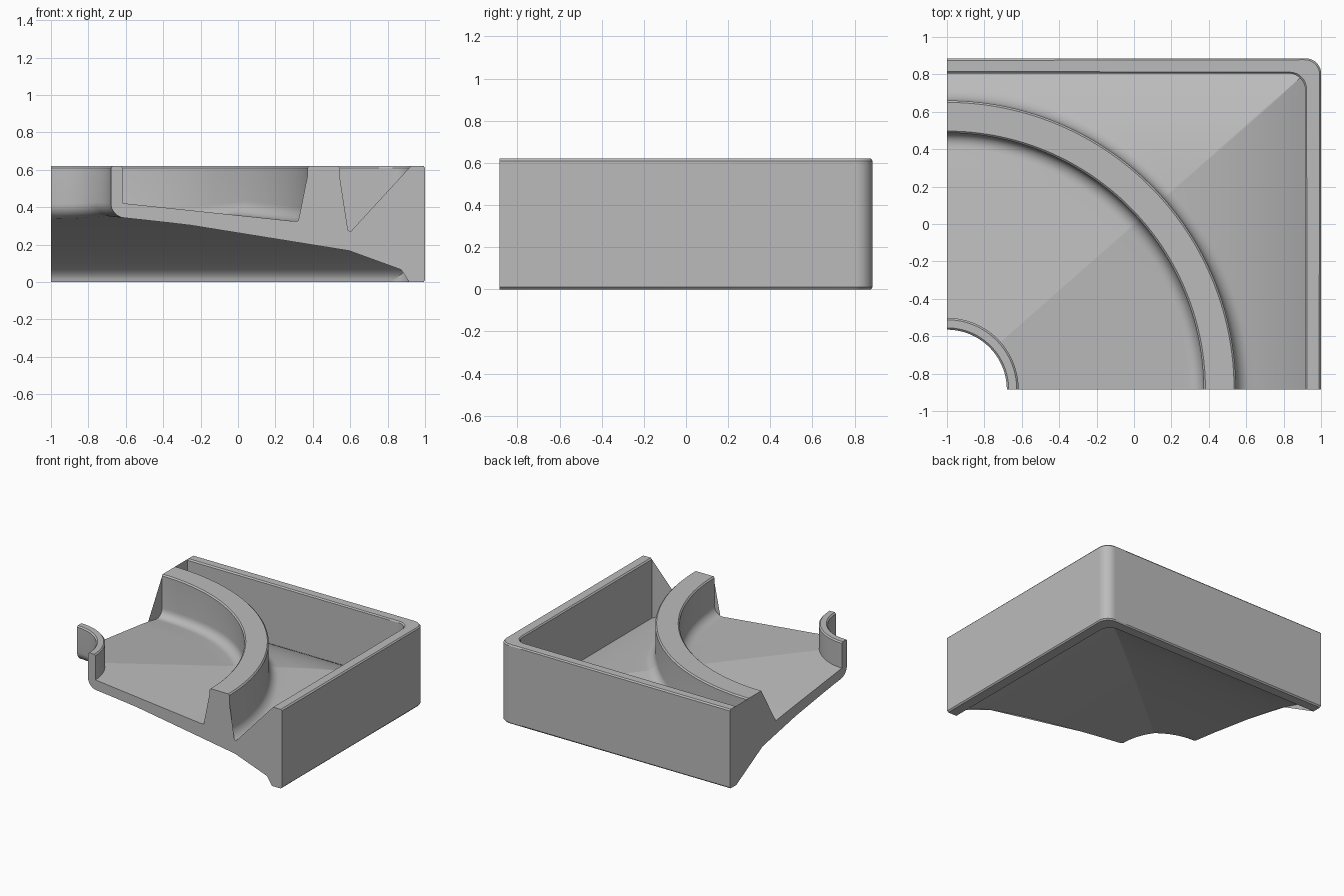
import bpy, bmesh
from math import sin, cos, pi, atan2, radians, sqrt

if "Cube" in bpy.data.objects:
    bpy.data.objects.remove(bpy.data.objects["Cube"])

# Sizes are measured from the hub axis, which stands at the front left corner
OUT_X, OUT_Y = 2.0, 1.77
IN_X, IN_Y = 1.915, 1.69
TOP = 0.62
HUB_IN, HUB_OUT = 0.32, 0.383
RING_IN, RING_OUT = 1.372, 1.545
EDGE = 0.01


def rect_reach(t, a, b, corner):
    """Distance along direction t to a rectangle with a rounded corner."""
    dx, dy = cos(t), sin(t)
    r = min(a / max(dx, 1e-9), b / max(dy, 1e-9))
    cx, cy = a - corner, b - corner
    if corner and r * dx > cx and r * dy > cy:
        m = dx * cx + dy * cy
        r = m + sqrt(max(0, m * m - cx * cx - cy * cy + corner * corner))
    return r


def under(u):
    return 0.381 * max(0, 1 - u) ** 0.462


def floor(u):
    return 0.422 - 0.202 * (u - 0.197) - 1.27 * max(0, u - 0.647) ** 2.35


def fillet(r0, f, height, steps=8):
    """Rounded foot of a wall at r0, from the floor up; f < 0 runs inwards."""
    pts = []
    for i in range(steps + 1):
        a = pi / 2 * i / steps
        r = r0 + f * (1 - sin(a))
        pts.append((r, height(r) + abs(f) * (1 - cos(a))))
    return pts


def rim(r_a, r_b):
    """Softened top of a wall, from its outer to its inner side."""
    return [(r_a, TOP - EDGE), (r_a - EDGE, TOP), (r_b + EDGE, TOP), (r_b, TOP - EDGE)]


def span(a, b, n, height, power=1):
    return [(r, height(r)) for r in
            (b + (a - b) * (1 - i / n) ** power for i in range(1, n))]


def section(t):
    """Closed outline of the tray cut along direction t."""
    mitre = rect_reach(t, IN_X, IN_Y, 0)
    inner = rect_reach(t, IN_X, IN_Y, 0.09)
    outer = rect_reach(t, OUT_X, OUT_Y, 0.08)
    low = lambda r: under(r / mitre)
    high = lambda r: floor(r / mitre)
    # underside, from the hub to the wall foot
    pts = fillet(HUB_IN, 0.07, low)[::-1]
    pts += span(HUB_IN + 0.07, inner, 24, low, 2)
    pts += [(inner, low(inner)), (inner, 0), (outer - EDGE, 0), (outer, EDGE)]
    # outer wall and outer floor
    pts += rim(outer, inner) + [(inner, high(inner))]
    pts += span(inner, RING_OUT + 0.07, 10, high)
    # ring wall
    pts += fillet(RING_OUT, 0.07, high) + rim(RING_OUT, RING_IN)
    pts += fillet(RING_IN, -0.08, high)[::-1]
    # inner floor and hub
    pts += span(RING_IN - 0.08, HUB_OUT, 10, high)
    pts += [(HUB_OUT, high(HUB_OUT))] + rim(HUB_OUT, HUB_IN)
    return pts


# Directions of the cuts, closer together round the corner
diagonal = atan2(IN_Y, IN_X)
angles = {radians(90 * i / 90) for i in range(91)}
angles |= {diagonal + radians(2.2 * i / 14) for i in range(-14, 15)}

# Tray: sweep the outline round the hub axis
bm = bmesh.new()
loops = []
for t in sorted(angles):
    loops.append([bm.verts.new((r * cos(t) - 1, r * sin(t) - OUT_Y / 2, z))
                  for r, z in section(t)])
for a, b in zip(loops, loops[1:]):
    for i in range(len(a)):
        j = (i + 1) % len(a)
        bm.faces.new((a[i], a[j], b[j], b[i]))
caps = [bm.faces.new(loops[0][::-1]), bm.faces.new(loops[-1])]
bmesh.ops.triangulate(bm, faces=caps)
bmesh.ops.remove_doubles(bm, verts=bm.verts, dist=1e-5)
bmesh.ops.recalc_face_normals(bm, faces=bm.faces)
mesh = bpy.data.meshes.new("tray_quarter")
bm.to_mesh(mesh)
bm.free()
tray = bpy.data.objects.new("tray_quarter", mesh)
bpy.context.collection.objects.link(tray)

# Plain grey
grey = bpy.data.materials.new("plain grey")
grey.use_nodes = True
colour = (0.5, 0.5, 0.5, 1)
grey.diffuse_color = colour
grey.node_tree.nodes["Principled BSDF"].inputs["Base Color"].default_value = colour
mesh.materials.append(grey)

bpy.context.view_layer.objects.active = tray
tray.select_set(True)
bpy.ops.object.shade_smooth_by_angle(angle=radians(30))
